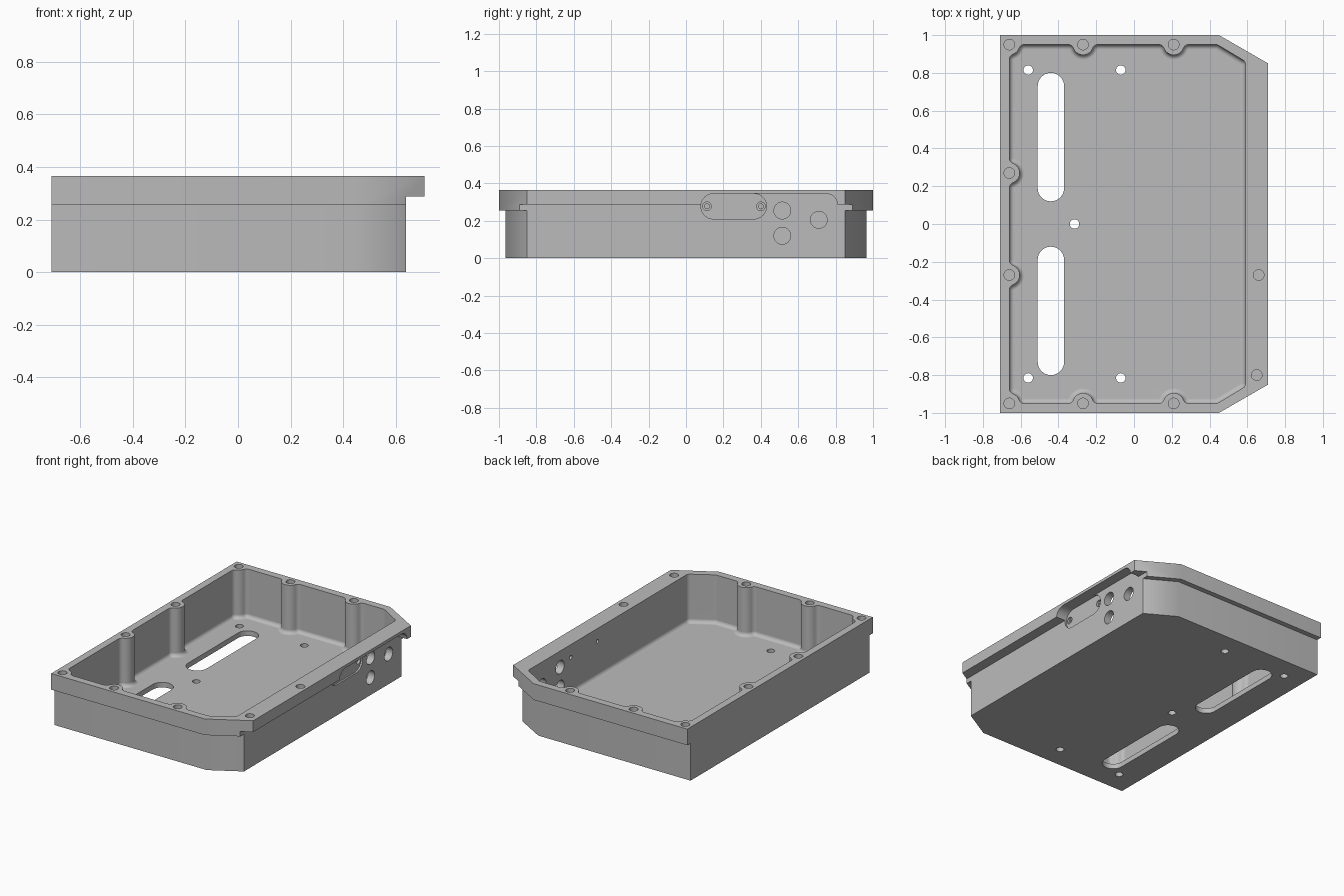
import bpy, bmesh, math
from mathutils import Vector

if "Cube" in bpy.data.objects:
    bpy.data.objects.remove(bpy.data.objects["Cube"])

HEIGHT, FLOOR, RIM_Z, LIP_Z = 0.365, 0.035, 0.255, 0.288
BOSS_R, BLEND, FILLET, HOLE_R = 0.055, 0.03, 0.026, 0.028


def loft(name, rings, axis="z"):
    """Closed solid through rings of (points, level) along one axis."""
    bm = bmesh.new()
    loops = []
    for pts, w in rings:
        loops.append([bm.verts.new((u, v, w) if axis == "z" else (w, u, v)) for u, v in pts])
    n = len(loops[0])
    for a, b in zip(loops, loops[1:]):
        for i in range(n):
            j = (i + 1) % n
            bm.faces.new((a[i], a[j], b[j], b[i]))
    bm.faces.new(loops[0][::-1])
    bm.faces.new(loops[-1])
    bmesh.ops.recalc_face_normals(bm, faces=bm.faces)
    mesh = bpy.data.meshes.new(name)
    bm.to_mesh(mesh)
    bm.free()
    obj = bpy.data.objects.new(name, mesh)
    bpy.context.collection.objects.link(obj)
    return obj


def prism(name, pts, lo, hi, axis="z"):
    return loft(name, [(pts, lo), (pts, hi)], axis)


def boolean(target, tool, operation="DIFFERENCE"):
    mod = target.modifiers.new("cut", "BOOLEAN")
    mod.operation, mod.solver, mod.object = operation, "EXACT", tool
    bpy.context.view_layer.objects.active = target
    bpy.ops.object.modifier_apply(modifier=mod.name)
    bpy.data.objects.remove(tool)


def arc(center, radius, start, end, steps=8):
    """Points on the shorter arc between two directions."""
    a0 = math.atan2(start.y, start.x)
    sweep = (math.atan2(end.y, end.x) - a0 + math.pi) % math.tau - math.pi
    return [center + radius * Vector((math.cos(a0 + sweep * i / steps), math.sin(a0 + sweep * i / steps)))
            for i in range(steps + 1)]


def circle(u, v, r, n=32):
    return [(u + r * math.cos(math.tau * i / n), v + r * math.sin(math.tau * i / n)) for i in range(n)]


def slot(u0, v0, u1, v1, r, n=16):
    """Round-ended slot between two centres."""
    a = math.atan2(v1 - v0, u1 - u0) + math.pi / 2
    return [(u + r * math.cos(b + math.pi * i / n), v + r * math.sin(b + math.pi * i / n))
            for u, v, b in ((u0, v0, a), (u1, v1, a + math.pi)) for i in range(n + 1)]


def left(v):
    return Vector((-v.y, v.x))


def cavity_outline(nodes):
    """Counter-clockwise inner wall with blended screw bosses and rounded corners."""
    out = []
    for i, (x, y, boss) in enumerate(nodes):
        p = Vector((x, y))
        t1 = (p - Vector(nodes[i - 1][:2])).normalized()
        t2 = (Vector(nodes[(i + 1) % len(nodes)][:2]) - p).normalized()
        n1, n2 = left(t1), left(t2)
        if boss:
            d = math.sqrt((BOSS_R + BLEND) ** 2 - BLEND ** 2)
            c1, c2 = p - t1 * d + n1 * BLEND, p + t2 * d + n2 * BLEND
            run = (arc(c1, BLEND, -n1, p - c1, 5) + arc(p, BOSS_R, c1 - p, c2 - p, 14)
                   + arc(c2, BLEND, p - c2, -n2, 5))
        else:
            d = BLEND * math.tan(t1.angle(t2) / 2)
            run = arc(p - t1 * d + n1 * BLEND, BLEND, -n1, -n2, 5)
        for q in run:
            if not out or (q - out[-1]).length > 1e-5:
                out.append(q)
    return out


def offset(pts, dist):
    out = []
    for i, p in enumerate(pts):
        n1 = left((p - pts[i - 1]).normalized())
        n2 = left((pts[(i + 1) % len(pts)] - p).normalized())
        m = (n1 + n2).normalized()
        out.append(p + m * dist / m.dot(n1))
    return out


def mirrored(half):
    """Close an outline given on the -y side by mirroring it across y."""
    return half + [(x, -y) + tuple(rest) for x, y, *rest in reversed(half)]


# Outer shell: lower body and the overhanging rim
shell = prism("enclosure_tray", mirrored([(-0.71, -0.965), (0.44, -0.965), (0.64, -0.85)]), 0, HEIGHT)
rim = prism("rim", mirrored([(-0.71, -1), (0.45, -1), (0.71, -0.85)]), RIM_Z, HEIGHT)
boolean(rim, prism("lip_relief", [(0.64, -1.1), (0.8, -1.1), (0.8, 1.1), (0.64, 1.1)], 0.2, LIP_Z))
boolean(shell, rim, "UNION")

# Cavity with screw bosses and a filleted floor
half = [(-0.66, -0.27, True), (-0.66, -0.95, True), (-0.27, -0.95, True),
        (0.21, -0.95, True), (0.44, -0.95, False), (0.59, -0.86, False)]
nodes = mirrored(half)
wall = cavity_outline(nodes)
rings = []
for k in range(6, -1, -1):
    a = math.pi / 2 * k / 6
    rings.append((offset(wall, FILLET * (1 - math.cos(a))), FLOOR + FILLET * (1 - math.sin(a))))
rings = [(pts, z) for pts, z in rings]
rings.append((wall, HEIGHT + 0.1))
boolean(shell, loft("cavity", rings))

# Blind screw holes in the bosses and in the lip
for x, y, boss in nodes:
    if boss:
        boolean(shell, prism("boss_hole", circle(x, y, HOLE_R), RIM_Z + 0.01, 0.5))
for x, y in ((0.66, -0.27), (0.65, -0.8)):
    boolean(shell, prism("lip_hole", circle(x, y, HOLE_R), LIP_Z + 0.02, 0.5))

# Floor slots and mounting holes
for s in (-1, 1):
    boolean(shell, prism("floor_slot", slot(-0.44, s * 0.19, -0.44, s * 0.73, 0.07), -0.1, 0.15))
    for x in (-0.56, -0.07):
        boolean(shell, prism("floor_hole", circle(x, s * 0.815, 0.025), -0.1, 0.15))
boolean(shell, prism("centre_hole", circle(-0.315, 0, 0.025), -0.1, 0.15))

# Connector notch under the lip, with a rounded end
notch = [(0.255, 0.2), (0.81, 0.2)]
notch += [tuple(p) for p in arc(Vector((0.75, 0.285)), 0.06, Vector((1, 0)), Vector((0, 1)))]
notch.append((0.255, 0.345))
boolean(shell, prism("notch", notch, 0.64, 0.8, "x"))

# Recessed oval cover seat with two countersunk screw holes
boolean(shell, prism("cover_seat", slot(0.147, 0.2775, 0.363, 0.2775, 0.0675), 0.628, 0.8, "x"))
for y in (0.112, 0.4):
    boolean(shell, prism("screw_seat", circle(y, 0.2775, 0.023), 0.612, 0.8, "x"))
    boolean(shell, prism("screw_hole", circle(y, 0.2775, 0.013), 0.5, 0.8, "x"))

# Connector holes through the side wall
for y, z in ((0.515, 0.255), (0.515, 0.12), (0.71, 0.205)):
    boolean(shell, prism("connector_hole", circle(y, z, 0.045), 0.5, 0.8, "x"))

# Single grey finish
grey = bpy.data.materials.new("matte_grey")
grey.use_nodes = True
colour = (0.5, 0.5, 0.5, 1)
grey.diffuse_color = colour
grey.node_tree.nodes["Principled BSDF"].inputs["Base Color"].default_value = colour
shell.data.materials.clear()
shell.data.materials.append(grey)

# Smooth the curved walls and keep crisp edges
bpy.ops.object.select_all(action="DESELECT")
shell.select_set(True)
bpy.context.view_layer.objects.active = shell
bpy.ops.object.shade_smooth_by_angle(angle=math.radians(30))
weighted = shell.modifiers.new("weighted_normals", "WEIGHTED_NORMAL")
weighted.keep_sharp = True
